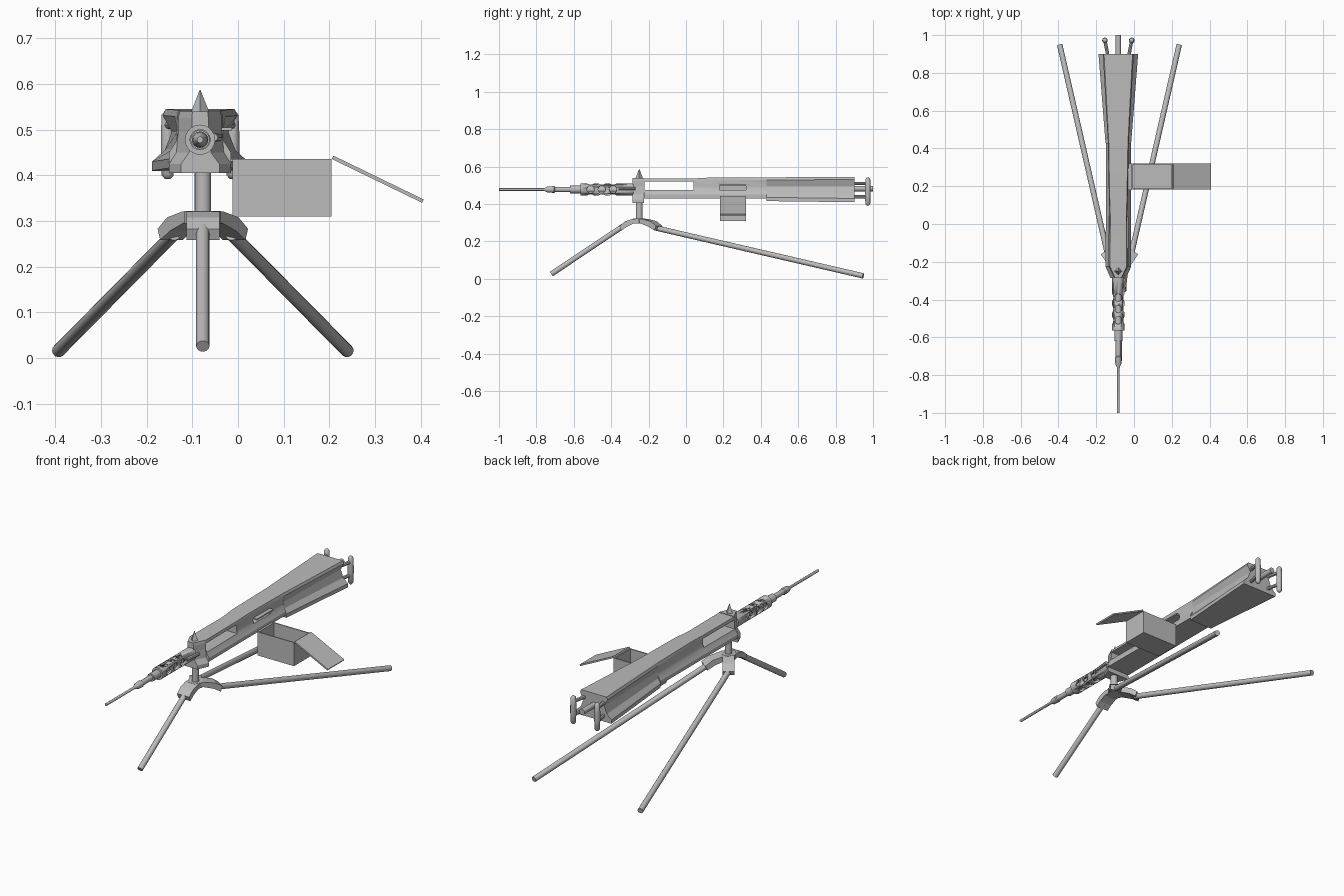
import bpy, bmesh, math
from mathutils import Vector

if "Cube" in bpy.data.objects:
    bpy.data.objects.remove(bpy.data.objects["Cube"])

CX, AZ = -0.083, 0.478          # body centre line and barrel axis height
HX, HY = -0.077, -0.25          # tripod pivot

grey = bpy.data.materials.new("metal grey")
grey.diffuse_color = (0.5, 0.5, 0.5, 1)
grey.use_nodes = True
grey.node_tree.nodes["Principled BSDF"].inputs["Base Color"].default_value = grey.diffuse_color


def make(name, bm, smooth=None):
    bmesh.ops.remove_doubles(bm, verts=bm.verts, dist=1e-6)
    bmesh.ops.recalc_face_normals(bm, faces=bm.faces)
    me = bpy.data.meshes.new(name)
    bm.to_mesh(me)
    bm.free()
    me.materials.append(grey)
    ob = bpy.data.objects.new(name, me)
    bpy.context.collection.objects.link(ob)
    if smooth:
        activate(ob)
        bpy.ops.object.shade_smooth_by_angle(angle=math.radians(smooth))
    return ob


def activate(ob):
    bpy.ops.object.select_all(action='DESELECT')
    ob.select_set(True)
    bpy.context.view_layer.objects.active = ob


def loft(name, rings, smooth=None, closed=False):
    """Skin a list of equal-length rings, capped unless closed into a loop."""
    bm = bmesh.new()
    vs = [[bm.verts.new(p) for p in r] for r in rings]
    n = len(vs[0])
    pairs = list(zip(vs, vs[1:])) + ([(vs[-1], vs[0])] if closed else [])
    for a, b in pairs:
        for i in range(n):
            bm.faces.new((a[i], a[(i + 1) % n], b[(i + 1) % n], b[i]))
    if not closed:
        bm.faces.new(vs[0])
        bm.faces.new(vs[-1])
    return make(name, bm, smooth)


def ring(c, axis, r, n):
    q = Vector(axis).to_track_quat('Z', 'Y')
    return [Vector(c) + q @ Vector((r * math.cos(t), r * math.sin(t), 0))
            for t in (2 * math.pi * i / n for i in range(n))]


def rod(name, a, b, r, n=12, r2=None):
    a, b = Vector(a), Vector(b)
    return loft(name, [ring(a, b - a, r, n), ring(b, b - a, r if r2 is None else r2, n)], 40)


def turned(name, prof, n=16, closed=False):
    return loft(name, [ring((CX, y, AZ), (0, 1, 0), r, n) for y, r in prof], 35, closed)


def box(name, lo, hi):
    x0, y0, z0 = lo
    x1, y1, z1 = hi
    return loft(name, [[(x0, y0, z), (x1, y0, z), (x1, y1, z), (x0, y1, z)] for z in (z0, z1)])


def cut(ob, cutters):
    for c in cutters:
        m = ob.modifiers.new("cut", 'BOOLEAN')
        m.operation, m.solver, m.object = 'DIFFERENCE', 'EXACT', c
        activate(ob)
        bpy.ops.object.modifier_apply(modifier=m.name)
        bpy.data.objects.remove(c)


def section(y, top, waist, bot, zb, zt):
    """Pinched body cross-section: narrow top, waist, flared base."""
    half = [(bot, zb), (bot, zb + 0.02), ((bot + waist) / 2 - 0.006, zb + 0.045),
            (waist, 0.495), (top, zt - 0.014), (top * 0.92, zt)]
    return [(CX + x, y, z) for x, z in half] + [(CX - x, y, z) for x, z in reversed(half)]


# Barrel: thin muzzle rod, flare and collar
turned("barrel", [(-1, .007), (-.76, .007), (-.74, .016), (-.705, .018), (-.70, .014),
                  (-.62, .014), (-.62, .021), (-.56, .021), (-.56, .017), (-.27, .017)])

# Perforated jacket around the barrel
jacket = turned("barrel_jacket", [(-.565, .033), (-.28, .033), (-.28, .022), (-.565, .022)], 20, True)
holes = []
for y in (-.51, -.45, -.39):
    holes.append(rod("hole", (CX - .06, y, AZ), (CX + .06, y, AZ), .02))
    holes.append(rod("hole", (CX, y, AZ - .06), (CX, y, AZ + .06), .02))
cut(jacket, holes)
rod("barrel_latch", (CX + .03, -.36, AZ + .005), (CX + .04, -.27, AZ + .005), .009, 8)

# Front block and its pointed sight
loft("front_block", [section(-.285, .018, .018, .042, .405, .54),
                     section(-.225, .048, .048, .068, .405, .54)])
rod("front_sight", (CX, -.25, .538), (CX, -.25, .587), .02, 4, .001)

# Receiver with side windows and feed opening
receiver = loft("receiver", [section(-.225, .048, .048, .068, .43, .537),
                             section(.04, .046, .046, .066, .43, .537),
                             section(.15, .050, .046, .066, .43, .543),
                             section(.43, .055, .048, .066, .43, .543)], 25)
cut(receiver, [box("window", (-.3, -.222, .475), (.2, .04, .522)),
               box("feed", (CX + .02, .18, .475), (.2, .32, .505))])
box("feed_lip", (CX + .02, .18, .498), (CX + .07, .32, .505))

# Flared rear housing
loft("rear_housing", [section(.43, .055, .05, .068, .416, .543),
                      section(.90, .082, .062, .105, .41, .545)], 25)

# Rear grips with their arms and the central buffer
rod("buffer", (CX, .89, AZ + .005), (CX, 1, AZ + .005), .015)
for s, side in ((-1, "left"), (1, "right")):
    gx = CX + s * .071
    prof = [(.392, .006), (.40, .013), (.45, .015), (.49, .015), (.533, .013), (.541, .006)]
    loft(side + "_grip", [ring((gx, .972, z), (0, 0, 1), r, 12) for z, r in prof], 50)
    for z in (.44, .51):
        rod(side + "_grip_arm", (CX + s * .055, .89, z), (gx, .972, z), .009, 8)

# Open ammunition box and hinged lid
ammo = box("ammo_box", (-.012, .182, .31), (.205, .32, .436))
cut(ammo, [box("hollow", (-.006, .188, .316), (.199, .314, .5))])
loft("ammo_box_lid", [[(.205, y, .436), (.209, y, .443), (.407, y, .347), (.403, y, .34)]
                      for y in (.182, .32)])
box("ammo_bracket", (CX + .04, .19, .43), (-.008, .31, .436))

# Tripod post and hub
rod("post", (HX, HY, .30), (HX, HY, .435), .018, 16)
rod("hub", (HX, HY, .295), (HX, HY, .322), .04, 6)


def leg(name, foot, start, width):
    """Bent hub arm plus a straight leg ending at the foot."""
    d = (Vector(start) - Vector((HX, HY, start[2])))
    reach = d.length + .02
    d.normalize()
    side = Vector((-d.y, d.x, 0)) * width
    o = Vector((HX, HY, 0))
    prof = [(0, .321), (.035, .321), (reach * .72, .308), (reach, .283),
            (reach - .01, .258), (reach * .65, .278), (.03, .296), (0, .296)]
    loft(name + "_arm", [[o + d * u + Vector((0, 0, z)) + side * k for u, z in prof]
                         for k in (-1, 1)])
    rod(name, start, foot, .0145, 14)


leg("front_leg", (HX, -.72, .026), (HX, -.335, .283), .036)
for s, side in ((-1, "left"), (1, "right")):
    leg(side + "_rear_leg", (HX + s * .316, .948, .016), (HX + s * .063, -.16, .272), .03)
